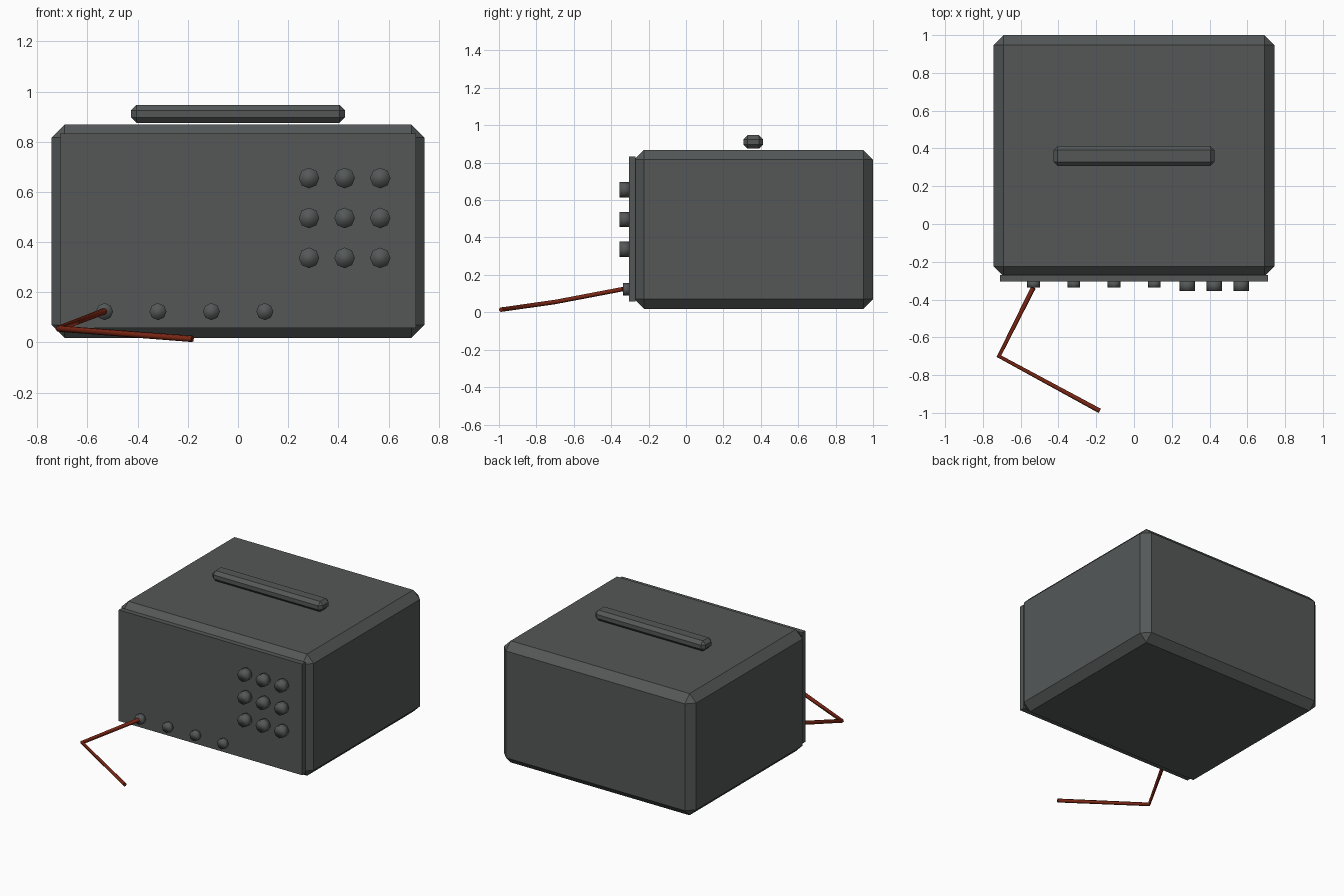
import bpy
import math

if "Cube" in bpy.data.objects:
    bpy.data.objects.remove(bpy.data.objects["Cube"])


def material(name, rgb):
    m = bpy.data.materials.new(name)
    m.diffuse_color = (*rgb, 1)
    m.use_nodes = True
    m.node_tree.nodes["Principled BSDF"].inputs["Base Color"].default_value = m.diffuse_color
    return m


GREY = material("dark_grey", (0.09, 0.097, 0.097))
RED = material("cable_red", (0.2, 0.02, 0.007))


def box(name, x, y, z, bevel=0.0):
    """Box from (min, max) ranges, with optional flat chamfer."""
    ranges = (x, y, z)
    bpy.ops.mesh.primitive_cube_add(size=1, location=[(a + b) / 2 for a, b in ranges])
    o = bpy.context.object
    o.name = name
    o.scale = [b - a for a, b in ranges]
    bpy.ops.object.transform_apply(location=False, rotation=False, scale=True)
    o.data.materials.append(GREY)
    if bevel:
        mod = o.modifiers.new("chamfer", 'BEVEL')
        mod.width = bevel
        mod.segments = 1
    return o


def knob(name, x, z, radius, front, back=-0.30):
    """Eight-sided, smooth-shaded cylinder facing the front."""
    bpy.ops.mesh.primitive_cylinder_add(
        vertices=8, radius=radius, depth=back - front,
        location=(x, (front + back) / 2, z), rotation=(math.pi / 2, 0, 0))
    o = bpy.context.object
    o.name = name
    o.data.materials.append(GREY)
    bpy.ops.object.shade_smooth()


# casing, front plate and top handle
box("casing", (-0.743, 0.743), (-0.277, 1.0), (0.018, 0.868), 0.052)
box("front_plate", (-0.709, 0.709), (-0.305, -0.27), (0.057, 0.833))
box("handle", (-0.426, 0.426), (0.307, 0.413), (0.875, 0.947), 0.022)

# keypad buttons
for row in range(3):
    for col in range(3):
        knob(f"button_{row}_{col}", 0.283 + 0.142 * col, 0.655 - 0.159 * row, 0.041, -0.355)

# row of sockets along the bottom
for i in range(4):
    knob(f"socket_{i}", -0.532 + 0.213 * i, 0.123, 0.034, -0.337)

# cable plugged into the first socket
curve = bpy.data.curves.new("cable", 'CURVE')
curve.dimensions = '3D'
curve.bevel_depth = 0.013
curve.bevel_resolution = 1
curve.use_fill_caps = True
spline = curve.splines.new('POLY')
points = [(-0.533, -0.337, 0.124), (-0.715, -0.7, 0.055), (-0.182, -0.989, 0.014)]
spline.points.add(len(points) - 1)
for p, co in zip(spline.points, points):
    p.co = (*co, 1)
curve.materials.append(RED)
cable = bpy.data.objects.new("cable", curve)
bpy.context.collection.objects.link(cable)
